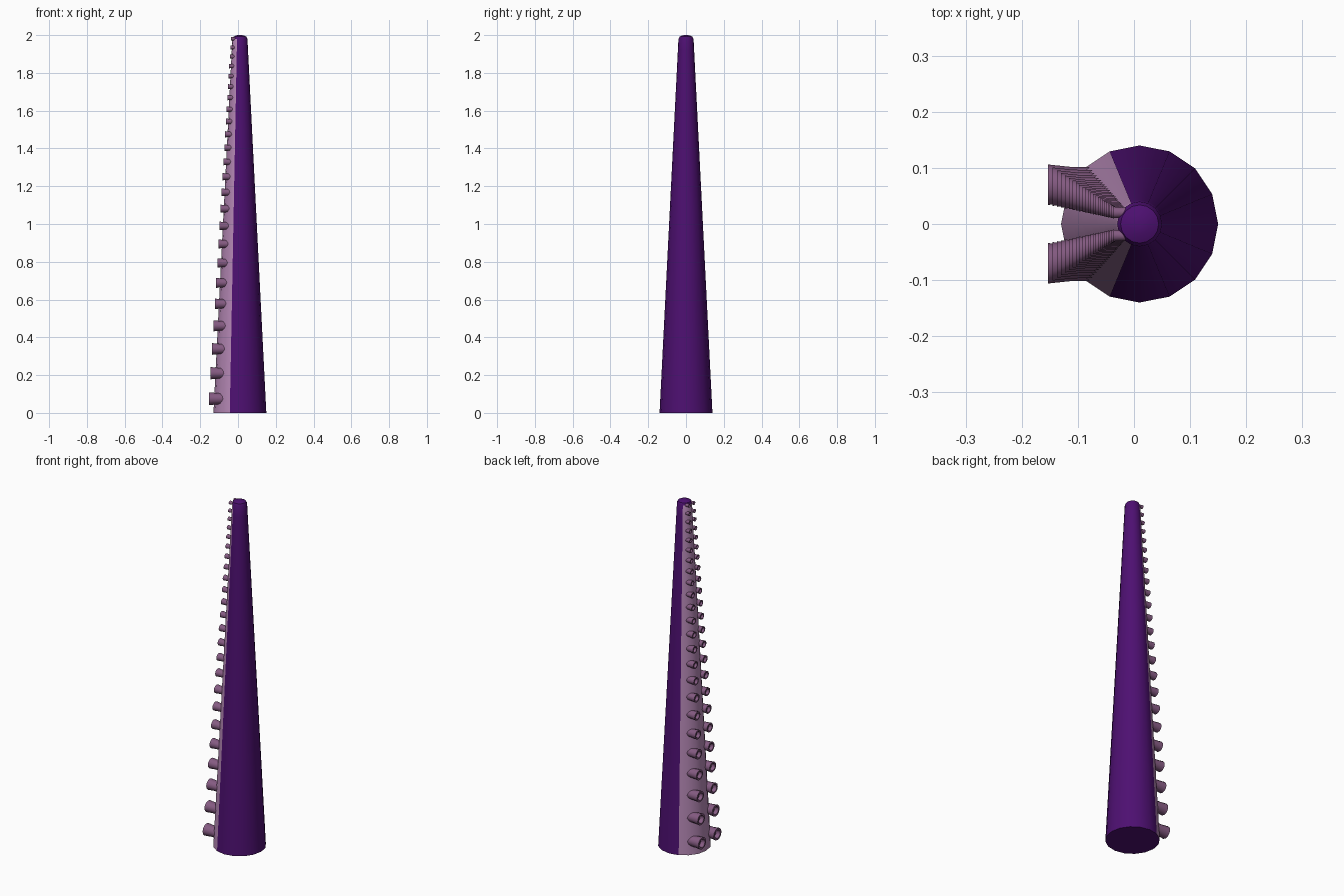
import bpy, bmesh, math
from mathutils import Vector

if "Cube" in bpy.data.objects:
    bpy.data.objects.remove(bpy.data.objects["Cube"])

AXIS_X = 0.01          # centre line of the arm
SIDES = 16


def material(name, rgb):
    m = bpy.data.materials.new(name)
    m.diffuse_color = (*rgb, 1)
    m.use_nodes = True
    m.node_tree.nodes["Principled BSDF"].inputs["Base Color"].default_value = m.diffuse_color
    return m


purple = material("deep purple", (0.075, 0.005, 0.165))
pink = material("pale mauve", (0.47, 0.25, 0.47))
mauve = material("dusky mauve", (0.235, 0.105, 0.225))


def arm_radius(z):
    return 0.14 - 0.1 * z / 1.98


def finish(bm, name, mats):
    bmesh.ops.recalc_face_normals(bm, faces=bm.faces)
    mesh = bpy.data.meshes.new(name)
    bm.to_mesh(mesh)
    bm.free()
    for m in mats:
        mesh.materials.append(m)
    ob = bpy.data.objects.new(name, mesh)
    bpy.context.collection.objects.link(ob)
    bpy.ops.object.select_all(action='DESELECT')
    ob.select_set(True)
    bpy.context.view_layer.objects.active = ob
    bpy.ops.object.shade_smooth_by_angle(angle=math.radians(35))
    return ob


def lathe(bm, profile, sides, place):
    """Skin rings of (radius, height), closed at both ends."""
    rings = []
    for r, h in profile:
        rings.append([bm.verts.new(place(r * math.cos(a), r * math.sin(a), h))
                      for a in (2 * math.pi * i / sides for i in range(sides))])
    for low, high in zip(rings, rings[1:]):
        for i in range(sides):
            j = (i + 1) % sides
            bm.faces.new((low[i], low[j], high[j], high[i]))
    bm.faces.new(rings[0][::-1])
    bm.faces.new(rings[-1])


# Tapered arm with a softly domed tip and a pale strip along its -x side
bm = bmesh.new()
levels = [0, 0.4, 0.75, 1.05, 1.3, 1.5, 1.68, 1.82, 1.92, 1.98]
profile = [(arm_radius(z), z) for z in levels] + [(0.034, 1.992), (0.018, 1.999), (0.004, 2.0)]
lathe(bm, profile, SIDES, lambda a, b, h: Vector((AXIS_X + a, b, h)))
for f in bm.faces:
    c = f.calc_center_median()
    angle = abs(math.atan2(c.y, c.x - AXIS_X))
    side = 0.001 < c.z < 1.98
    f.material_index = int(side and angle > math.radians(112.5))
finish(bm, "tentacle_arm", [purple, pink])

# Two rows of hollow suckers, shrinking with the arm
bm = bmesh.new()
z, gap = 0.075, 0.135
for n in range(24):
    s = arm_radius(z) / arm_radius(0.075)
    # radius and reach from the arm axis: stem, flared rim, cup, cup floor
    cup = [(0.031, 0.085), (0.032, 0.125), (0.036, 0.163), (0.025, 0.163), (0.021, 0.140)]
    for side in (-1, 1):
        lathe(bm, cup, 12, lambda a, b, h: Vector(
            (AXIS_X - h * s, side * (0.07 + a) * s, z + b * s * 0.95)))
    z += gap
    gap *= 0.952
finish(bm, "suckers", [mauve])
